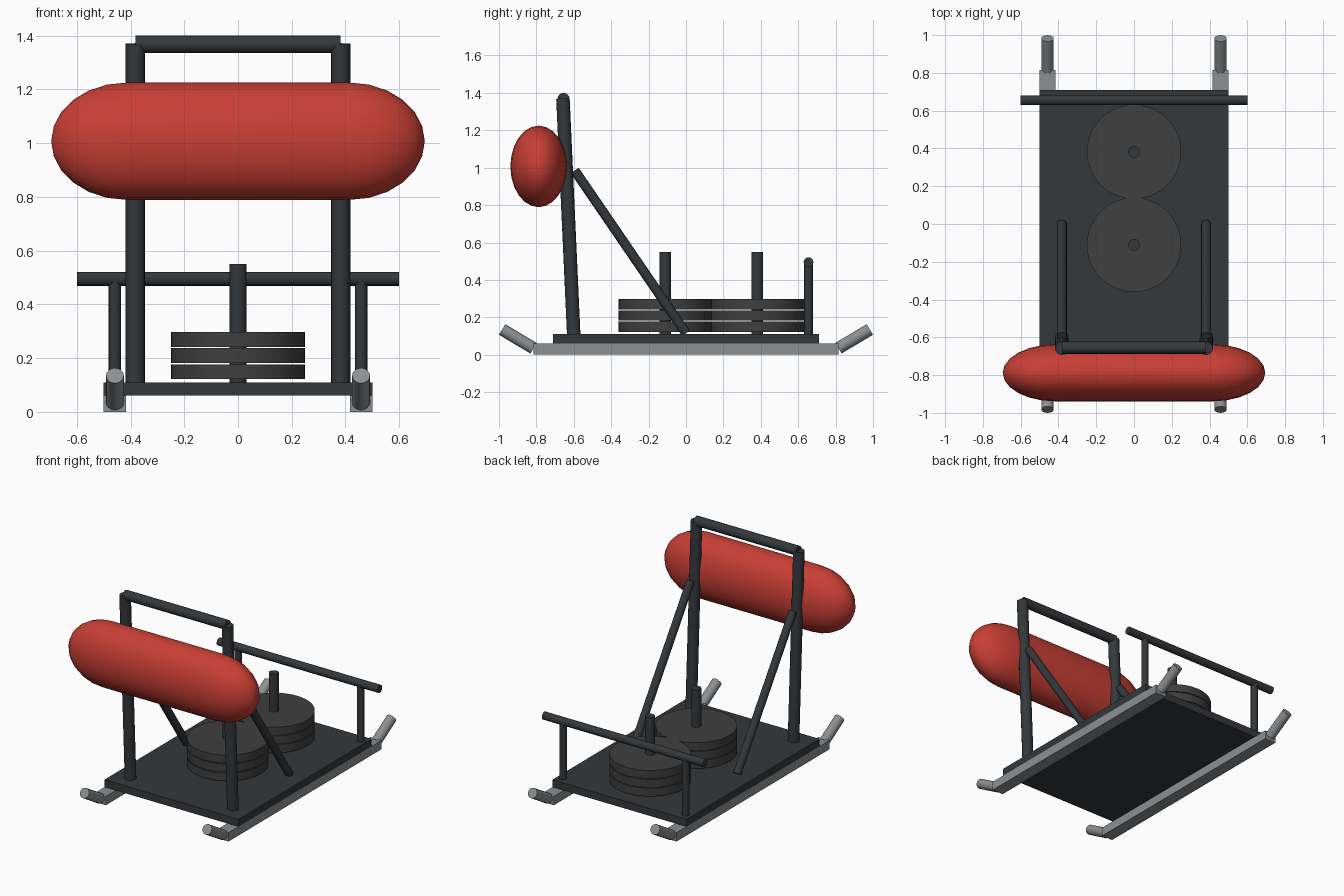
import bpy, bmesh
from math import sin, cos, pi, radians
from mathutils import Vector

if "Cube" in bpy.data.objects:
    bpy.data.objects.remove(bpy.data.objects["Cube"])


def material(name, rgb):
    m = bpy.data.materials.new(name)
    m.diffuse_color = (*rgb, 1)
    m.use_nodes = True
    m.node_tree.nodes["Principled BSDF"].inputs["Base Color"].default_value = m.diffuse_color
    return m


STEEL = material("dark_steel", (0.035, 0.04, 0.045))
IRON = material("plate_iron", (0.05, 0.05, 0.05))
SKID = material("skid_metal", (0.26, 0.28, 0.29))
RED = material("red_vinyl", (0.58, 0.05, 0.035))


def finish(bm, name, mat, smooth=True):
    bmesh.ops.recalc_face_normals(bm, faces=bm.faces)
    me = bpy.data.meshes.new(name)
    bm.to_mesh(me)
    bm.free()
    ob = bpy.data.objects.new(name, me)
    bpy.context.collection.objects.link(ob)
    me.materials.append(mat)
    if smooth:
        bpy.ops.object.select_all(action='DESELECT')
        ob.select_set(True)
        bpy.context.view_layer.objects.active = ob
        bpy.ops.object.shade_smooth_by_angle(angle=radians(35))
    return ob


def box(name, lo, hi, mat):
    lo, hi = Vector(lo), Vector(hi)
    bm = bmesh.new()
    bmesh.ops.create_cube(bm, size=1)
    bmesh.ops.scale(bm, vec=hi - lo, verts=bm.verts)
    bmesh.ops.translate(bm, vec=(lo + hi) / 2, verts=bm.verts)
    return finish(bm, name, mat, smooth=False)


def tube(name, a, b, r, mat, sides=16):
    a, b = Vector(a), Vector(b)
    d = b - a
    bm = bmesh.new()
    bmesh.ops.create_cone(bm, cap_ends=True, segments=sides,
                          radius1=r, radius2=r, depth=d.length)
    rot = Vector((0, 0, 1)).rotation_difference(d).to_matrix()
    bmesh.ops.rotate(bm, matrix=rot, verts=bm.verts)
    bmesh.ops.translate(bm, vec=(a + b) / 2, verts=bm.verts)
    return finish(bm, name, mat)


def capsule(name, centre, half, cap, ry, rz, mat, sides=24, steps=6):
    # stretched capsule along x with elliptical section
    c = Vector(centre)
    bm = bmesh.new()
    angles = [-pi / 2 + pi / 2 * i / steps for i in range(1, steps + 1)]
    prof = [(-half + cap * sin(t), cos(t)) for t in angles]
    prof += [(-x, k) for x, k in reversed(prof)]
    rings = [[bm.verts.new(c + Vector((x, k * ry * cos(2 * pi * j / sides),
                                       k * rz * sin(2 * pi * j / sides))))
              for j in range(sides)] for x, k in prof]
    for p, q in zip(rings, rings[1:]):
        for j in range(sides):
            n = (j + 1) % sides
            bm.faces.new((p[j], p[n], q[n], q[j]))
    for ring, s in ((rings[0], -1), (rings[-1], 1)):
        tip = bm.verts.new(c + Vector((s * (half + cap), 0, 0)))
        for j in range(sides):
            bm.faces.new((ring[j], ring[(j + 1) % sides], tip))
    return finish(bm, name, mat)


# deck
box("deck", (-0.5, -0.71, 0.06), (0.5, 0.71, 0.11), STEEL)

for side, s in (("left", -1), ("right", 1)):
    # runners with upturned tips
    x = 0.458 * s
    box(f"{side}_runner", (x - 0.042, -0.815, 0), (x + 0.042, 0.815, 0.06), SKID)
    for end, e in (("front", -1), ("back", 1)):
        tube(f"{side}_{end}_runner_tip", (x, 0.815 * e, 0.035),
             (x, 0.983 * e, 0.135), 0.033, SKID)
    # push frame uprights and braces
    tube(f"{side}_upright", (0.382 * s, -0.6, 0.1), (0.382 * s, -0.658, 1.37), 0.036, STEEL)
    tube(f"{side}_brace", (0.382 * s, 0, 0.115), (0.382 * s, -0.595, 0.985), 0.026, STEEL)
    # rear rail posts
    tube(f"{side}_rail_post", (x, 0.655, 0.1), (x, 0.655, 0.495), 0.023, STEEL)

# cross bars
tube("top_bar", (-0.382, -0.655, 1.368), (0.382, -0.655, 1.368), 0.032, STEEL)
tube("rear_rail", (-0.6, 0.655, 0.495), (0.6, 0.655, 0.495), 0.026, STEEL)

# weight pegs and stacked plates
for peg, y in (("front", -0.11), ("back", 0.382)):
    tube(f"{peg}_peg", (0, y, 0.1), (0, y, 0.55), 0.031, STEEL)
    for i in range(3):
        z = 0.122 + 0.06 * i
        tube(f"{peg}_plate_{i + 1}", (0, y, z), (0, y, z + 0.055), 0.25, IRON, 40)

# padded bolster
capsule("bolster_pad", (0, -0.788, 1.007), 0.415, 0.28, 0.151, 0.218, RED)
